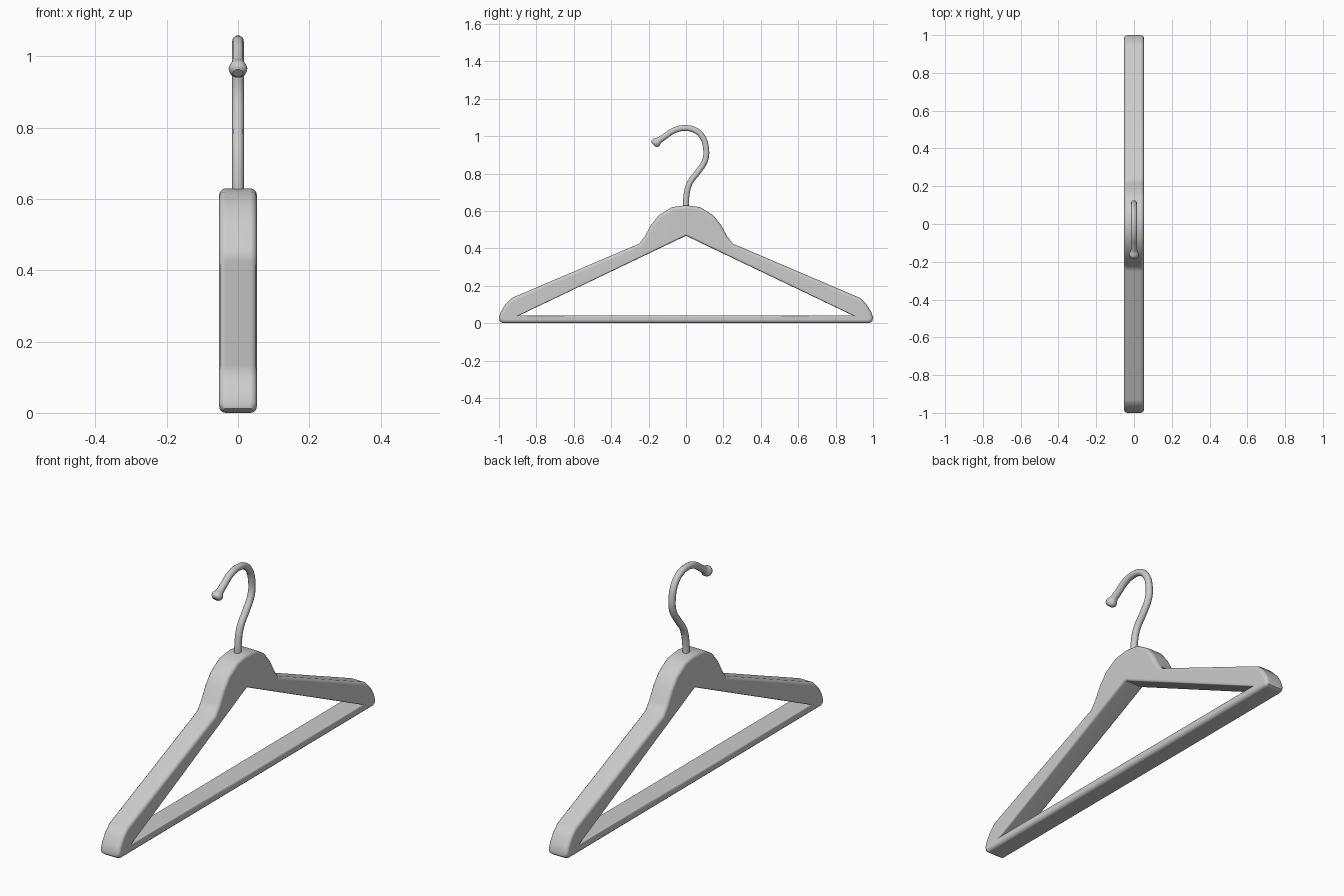
import bpy, bmesh, math

if "Cube" in bpy.data.objects:
    bpy.data.objects.remove(bpy.data.objects["Cube"])

HALF_T = 0.053  # half thickness of the wooden body

# right half of the silhouette in (y, z), top centre to bottom centre
outer = [(0, 0.63), (0.075, 0.62), (0.145, 0.577), (0.187, 0.525), (0.22, 0.465),
         (0.25, 0.425), (0.93, 0.135), (0.965, 0.10), (0.99, 0.06), (1.0, 0.03),
         (0.997, 0.012), (0.98, 0.0), (0, 0.0)]
# triangular opening, bottom centre to top centre
inner = [(0, 0.042), (0.89, 0.042), (0, 0.467)]


def smooth(obj, angle):
    bpy.ops.object.select_all(action='DESELECT')
    obj.select_set(True)
    bpy.context.view_layer.objects.active = obj
    bpy.ops.object.shade_smooth_by_angle(angle=math.radians(angle))


# wooden body: two mirrored half faces, extruded and rounded along the rims
bm = bmesh.new()
for s in (1, -1):
    pts = outer + inner
    if s < 0:
        pts = pts[::-1]
    bm.faces.new([bm.verts.new((-HALF_T, s * y, z)) for y, z in pts])
bmesh.ops.remove_doubles(bm, verts=bm.verts, dist=1e-5)
ext = bmesh.ops.extrude_face_region(bm, geom=bm.faces[:])
new_verts = [g for g in ext['geom'] if isinstance(g, bmesh.types.BMVert)]
bmesh.ops.translate(bm, verts=new_verts, vec=(2 * HALF_T, 0, 0))
bmesh.ops.recalc_face_normals(bm, faces=bm.faces)


def is_inner(v):
    return any(abs(abs(v.co.y) - y) < 1e-4 and abs(v.co.z - z) < 1e-4 for y, z in inner)


def rim_edges(want_inner):
    return [e for e in bm.edges
            if abs(e.verts[0].co.x - e.verts[1].co.x) < 1e-5
            and len(e.link_faces) == 2 and e.calc_face_angle(0) > 1.2
            and all(is_inner(v) for v in e.verts) == want_inner]


for want_inner, width in ((True, 0.011), (False, 0.018)):
    bmesh.ops.bevel(bm, geom=rim_edges(want_inner), offset=width, segments=3,
                    profile=0.5, affect='EDGES', clamp_overlap=True)
mesh = bpy.data.meshes.new("hanger_body")
bm.to_mesh(mesh)
bm.free()
body = bpy.data.objects.new("hanger_body", mesh)
bpy.context.collection.objects.link(body)
smooth(body, 40)
body.modifiers.new("normals", 'WEIGHTED_NORMAL').keep_sharp = True

# metal hook: (y, z, radius factor), flaring into a small knob at the tip
path = [(0, 0.60, 1), (0, 0.66, 1), (0.018, 0.745, 1), (0.065, 0.81, 1),
        (0.102, 0.87, 1), (0.107, 0.935, 1), (0.085, 1.0, 1), (0.045, 1.033, 1),
        (-0.01, 1.043, 1), (-0.065, 1.03, 1), (-0.11, 1.0, 1), (-0.14, 0.98, 1.05),
        (-0.158, 0.967, 1.6), (-0.168, 0.959, 1.5), (-0.174, 0.953, 0.9)]
curve = bpy.data.curves.new("hook", 'CURVE')
curve.dimensions = '3D'
curve.bevel_depth = 0.0165
curve.bevel_resolution = 3
curve.resolution_u = 4
curve.use_fill_caps = True
spline = curve.splines.new('BEZIER')
spline.bezier_points.add(len(path) - 1)
for p, (y, z, r) in zip(spline.bezier_points, path):
    p.co = (0, y, z)
    p.radius = r
    p.handle_left_type = p.handle_right_type = 'AUTO'
hook = bpy.data.objects.new("hook", curve)
bpy.context.collection.objects.link(hook)
bpy.ops.object.select_all(action='DESELECT')
hook.select_set(True)
bpy.context.view_layer.objects.active = hook
bpy.ops.object.convert(target='MESH')
smooth(bpy.context.view_layer.objects.active, 50)
